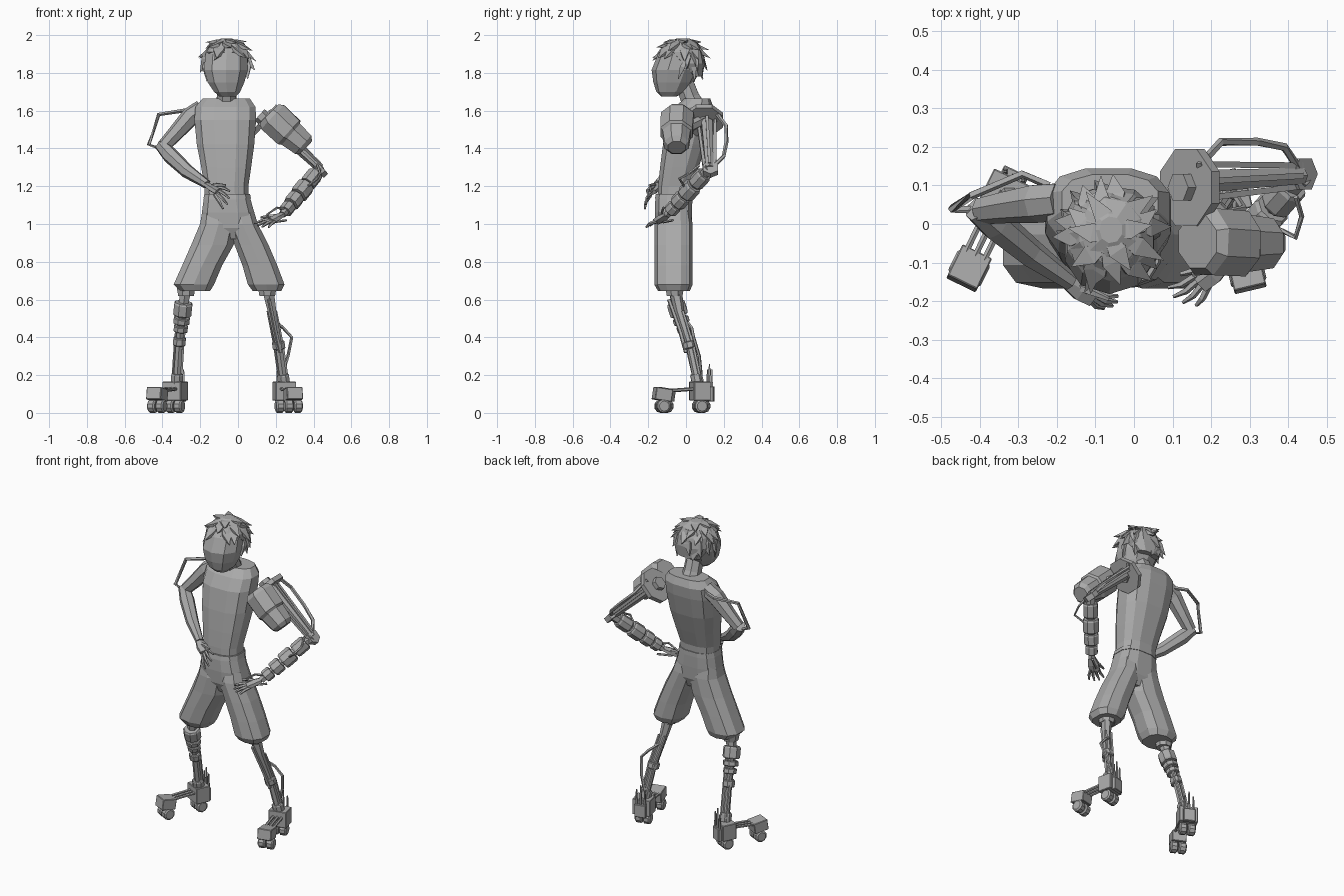
import bpy, bmesh, math, random
from mathutils import Vector as V, Matrix

if "Cube" in bpy.data.objects:
    bpy.data.objects.remove(bpy.data.objects["Cube"])
random.seed(4)

grey = bpy.data.materials.new("plain grey")
grey.use_nodes = True
grey.diffuse_color = (0.4, 0.4, 0.4, 1)
grey.node_tree.nodes["Principled BSDF"].inputs["Base Color"].default_value = (0.4, 0.4, 0.4, 1)


def finish(name, bm):
    bmesh.ops.recalc_face_normals(bm, faces=bm.faces)
    me = bpy.data.meshes.new(name)
    bm.to_mesh(me)
    bm.free()
    me.materials.append(grey)
    ob = bpy.data.objects.new(name, me)
    bpy.context.collection.objects.link(ob)
    return ob


def skin(name, rings):
    """Join rings of points with quads and cap both ends."""
    bm = bmesh.new()
    rows = [[bm.verts.new(p) for p in r] for r in rings]
    n = len(rows[0])
    for a, b in zip(rows, rows[1:]):
        for i in range(n):
            bm.faces.new((a[i], a[(i + 1) % n], b[(i + 1) % n], b[i]))
    bm.faces.new(rows[0][::-1])
    bm.faces.new(rows[-1])
    return finish(name, bm)


def loft(name, rows, n=12, power=0.75):
    """Rounded horizontal sections given as (z, x0, x1, y0, y1)."""
    rings = []
    for z, x0, x1, y0, y1 in rows:
        ring = []
        for i in range(n):
            a = math.tau * (i + 0.5) / n
            c, s = math.cos(a), math.sin(a)
            c, s = (math.copysign(abs(k) ** power, k) for k in (c, s))
            ring.append(V(((x0 + x1) / 2 + c * (x1 - x0) / 2,
                           (y0 + y1) / 2 + s * (y1 - y0) / 2, z)))
        rings.append(ring)
    return skin(name, rings)


def tube(name, pts, radii, n=6, flat=1.0):
    """Faceted tube along a path; radii is one number or one per point."""
    pts = [V(p) for p in pts]
    if not isinstance(radii, (list, tuple)):
        radii = [radii] * len(pts)
    whole = (pts[-1] - pts[0]).normalized()
    ref = V((0, 0, 1)) if abs(whole.z) < 0.8 else V((0, 1, 0))
    rings = []
    for i, (p, r) in enumerate(zip(pts, radii)):
        t = (pts[min(i + 1, len(pts) - 1)] - pts[max(i - 1, 0)]).normalized()
        u = t.cross(ref).normalized()
        w = u.cross(t)
        rings.append([p + u * r * math.cos(a) + w * r * flat * math.sin(a)
                      for a in (math.tau * (k + 0.5) / n for k in range(n))])
    return skin(name, rings)


def cuffs(name, a, b, spans, n=8):
    """Armour bands on the line a-b, each (start, end, radius)."""
    a, b = V(a), V(b)
    for i, (s, e, r) in enumerate(spans):
        p, q = a.lerp(b, s), a.lerp(b, e)
        tube(f"{name}_{i + 1}", [p, p.lerp(q, 0.12), p.lerp(q, 0.88), q],
             [r * 0.88, r, r, r * 0.88], n)


def box(name, centre, size, turn=0.0, tilt=0.0):
    bm = bmesh.new()
    m = (Matrix.Translation(centre) @ Matrix.Rotation(turn, 4, "Z")
         @ Matrix.Rotation(tilt, 4, "X") @ Matrix.Diagonal((*size, 1)))
    bmesh.ops.create_cube(bm, size=1, matrix=m)
    bmesh.ops.bevel(bm, geom=bm.edges[:], offset=0.003, segments=1, affect="EDGES")
    return finish(name, bm)


def hand(side, wrist, knuckle, tip, spread, thumb):
    w, k, t, s = V(wrist), V(knuckle), V(tip), V(spread)
    tube(side + "_palm", [w, w.lerp(k, 0.5), k], [0.024, 0.036, 0.034], 6, 0.55)
    for i in range(4):
        f = i / 1.5 - 1
        start = w.lerp(k, 0.85) + s * f * 0.6
        end = t + s * f * 1.3 + (w - t) * 0.12 * abs(f)
        tube(f"{side}_finger_{i + 1}", [start, start.lerp(end, 0.55) + V((0, -0.008, 0.004)), end],
             [0.010, 0.009, 0.005], 5)
    tube(side + "_thumb", [w.lerp(k, 0.3), w.lerp(k, 0.6) + V(thumb) * 0.6, k + V(thumb)],
         [0.013, 0.011, 0.006], 5)


def skate(side, heel, toe):
    heel, toe = V(heel), V(toe)
    d = (toe - heel).normalized()
    across = V((-d.y, d.x, 0))
    turn = math.atan2(d.y, d.x) - math.pi / 2
    up = V((0, 0, 1))
    box(side + "_heel_block", heel + up * 0.115, (0.11, 0.09, 0.1), turn)
    box(side + "_toe_block", toe + up * 0.098, (0.085, 0.09, 0.066), turn, 0.15)
    box(side + "_ankle_plate", heel - d * 0.052 + up * 0.1, (0.07, 0.025, 0.08), turn)
    for k in (-1, 0, 1):
        o = across * 0.026 * k
        tube(f"{side}_foot_rod_{k + 2}", [heel + o + up * 0.13, toe + o + up * 0.115], 0.009)
        tube(f"{side}_heel_spike_{k + 2}", [heel - d * 0.05 + o + up * 0.13,
             heel - d * 0.05 + o + up * (0.26 - 0.03 * abs(k))], [0.009, 0.004], 4)
    for part, base in (("heel", heel), ("toe", toe)):
        for k in (-1, 1):
            c = base + up * 0.036 + across * 0.025 * k
            h = across * 0.022
            tube(f"{side}_{part}_wheel_{k}", [c - h, c - h * 0.7, c + h * 0.7, c + h],
                 [0.027, 0.036, 0.036, 0.027], 10)


# Torso, neck and collar
loft("torso", [(1.10, -.175, .06, -.155, .03), (1.20, -.182, .058, -.15, .035),
               (1.30, -.198, .073, -.14, .07), (1.42, -.222, .09, -.125, .11),
               (1.55, -.235, .10, -.10, .14), (1.62, -.23, .097, -.06, .147),
               (1.665, -.19, .065, -.01, .13)])
tube("neck", [(-.062, .05, 1.6), (-.06, .02, 1.67), (-.058, -.01, 1.75)], [.07, .055, .052], 8)

# Head
loft("head", [(1.675, -.10, -.01, -.13, -.05), (1.70, -.13, .015, -.157, .0),
              (1.75, -.165, .038, -.173, .04), (1.815, -.185, .058, -.182, .08),
              (1.90, -.178, .055, -.148, .09), (1.95, -.145, .025, -.105, .07),
              (1.975, -.10, -.02, -.06, .03)], 10, 0.92)

# Hair: a low cap under pointed locks sweeping down and out from the crown
crown = V((-.06, -.025, 1.865))
loft("hair_cap", [(1.78, -.14, .02, .03, .088), (1.85, -.182, .06, -.07, .1),
                  (1.91, -.18, .057, -.142, .092), (1.955, -.14, .022, -.105, .068),
                  (1.982, -.09, -.03, -.05, .02)], 9, 0.95)
for lift, count in ((-0.2, 9), (0.2, 10), (0.6, 10), (0.95, 7), (1.25, 4)):
    for i in range(count):
        a = math.tau * (i + random.random() * 0.7) / count
        c, s = math.cos(a), math.sin(a)
        if s < -0.15 and lift < 0.4:
            continue
        out = V((c * math.cos(lift), s * math.cos(lift), math.sin(lift)))
        down = V((c * math.sin(lift), s * math.sin(lift), -math.cos(lift)))
        sweep = (down + V((-s, c, 0)) * random.uniform(-.5, .5)).normalized()
        root = crown + out * 0.102
        tip = root + sweep * random.uniform(.07, .095) + out * random.uniform(.022, .038)
        tip.z = min(tip.z, 2.0)
        tube("hair_lock", [root - sweep * 0.035, root + sweep * 0.015 + out * 0.006, tip],
             [.012, .036, .001], 4, 0.55)

# Shorts
front, back = -.168, .035
loft("shorts_hips", [(1.16, -.178, .064, -.16, .035), (1.13, -.185, .07, -.165, .036),
                     (1.06, -.195, .09, front, back), (.98, -.19, .09, front + .004, back - .004),
                     (.92, -.14, .08, front + .03, back - .03)])
loft("waistband", [(1.16, -.181, .067, -.162, .038), (1.135, -.186, .072, -.167, .039)])
legs = {"left": [(1.08, -.07, .084), (1.0, -.06, .108), (.89, -.022, .165), (.78, .02, .212),
                 (.68, .048, .25), (.645, .075, .232)],
        "right": [(1.08, -.19, -.04), (1.0, -.205, -.0), (.89, -.252, -.018),
                  (.78, -.30, -.08), (.68, -.345, -.122), (.645, -.31, -.145)]}
for side, rows in legs.items():
    loft(side + "_shorts_leg", [(z, a, b, front + (.02 if z < .66 or z > 1.05 else 0),
                                 back - (.015 if z < .66 or z > 1.05 else 0))
                                for z, a, b in rows], 10, 0.8)

# Mechanical lower legs
shins = {"left": [(.155, -.06, .67), (.18, -.035, .54), (.215, .02, .36), (.245, .065, .15)],
         "right": [(-.275, -.06, .67), (-.292, -.045, .55), (-.31, .01, .38), (-.325, .065, .15)]}
for side, path in shins.items():
    tube(side + "_shin", path, [.036, .026, .02, .022], 6)
    tube(side + "_knee", [V(path[0]) + V((0, 0, .03)), V(path[0]) - V((0, 0, .05))], [.06, .045], 8)
    cuffs(side + "_ankle_band", path[2], path[3], [(-.08, .1, .036), (.75, .98, .034)])
    for k in (-1, 1):
        tube(side + "_shin_rod", [V(p) + V((.02 * k, .018, 0)) for p in path[1:]], .009, 5)
cuffs("right_shin_band", shins["right"][1], shins["right"][2],
      [(-.2, .2, .052), (.27, .45, .046), (.52, .7, .04)])
tube("left_shin_cable", [(.19, .0, .49), (.24, .03, .45), (.285, .04, .40), (.265, .07, .3), (.235, .08, .2)], .009, 5)
tube("left_shin_piston", [(.165, -.09, .6), (.2, -.03, .43), (.225, .0, .32)], .011, 5)
skate("left", (.245, .075, 0), (.292, -.125, 0))
skate("right", (-.333, .08, 0), (-.428, -.115, 0))

# Right arm, hand on hip, with a loose cable
tube("right_upper_arm", [(-.19, .06, 1.61), (-.25, .055, 1.57), (-.33, .045, 1.48), (-.395, .035, 1.41)],
     [.05, .052, .043, .036], 7)
tube("right_forearm", [(-.41, .04, 1.42), (-.36, .0, 1.365), (-.27, -.075, 1.28), (-.165, -.15, 1.21)],
     [.034, .044, .038, .024], 7)
hand("right", (-.17, -.15, 1.21), (-.105, -.185, 1.17), (-.045, -.21, 1.115), (.014, .012, .036), (.04, -.01, .035))
tube("right_arm_cable", [(-.22, .1, 1.60), (-.29, .13, 1.60), (-.42, .075, 1.58), (-.472, .04, 1.42), (-.39, .035, 1.39)],
     .011, 5)

# Left arm: shoulder disc, pad, bars, elbow and cables
n = V((-.74, 0, .67)) * .014
disc = V((.145, .095, 1.55))
tube("left_shoulder_disc", [disc - n, disc + n], .108, 8)
tube("left_shoulder_hub", [disc - n * 2, disc + n * 3], .04, 6)
tube("left_shoulder_pad", [(.165, -.045, 1.585), (.185, -.045, 1.565), (.27, -.05, 1.485), (.28, -.05, 1.475),
                           (.345, -.05, 1.42), (.36, -.05, 1.405)], [.075, .094, .092, .08, .07, .05], 8)
tube("left_pad_mount", [(.17, .07, 1.54), (.27, -.03, 1.49)], .03)
shoulder, elbow = V((.17, .11, 1.54)), V((.435, .125, 1.295))
tube("left_upper_arm", [shoulder, elbow], [.034, .024], 6)
for dy, dz in ((-.045, -.01), (.045, .01), (0, .04)):
    o = V((0, dy, dz))
    tube("left_arm_bar", [shoulder + o, elbow + o * 0.6], .011, 4)
tube("left_elbow", [(.422, .13, 1.278), (.446, .13, 1.3)], .046, 6)
tube("left_arm_cable", [(.17, .15, 1.6), (.225, .213, 1.52), (.32, .213, 1.43), (.39, .2, 1.36), (.43, .14, 1.3)], .011, 5)
tube("left_elbow_cable", [(.42, .07, 1.31), (.435, .02, 1.27), (.42, -.035, 1.24), (.37, -.01, 1.2)], .007, 5)
wrist = V((.235, -.10, 1.05))
tube("left_forearm", [elbow, wrist], [.03, .022], 6)
cuffs("left_forearm_band", elbow, wrist,
      [(.12, .34, .045), (.37, .58, .05), (.61, .77, .045), (.8, .93, .038)])
tube("left_wrist_cable", [wrist + V(p) for p in ((.03, .02, .03), (-.03, -.02, .035), (-.08, -.03, .0),
                                                (-.05, -.02, -.04), (.02, .03, -.03))], .007, 5)
hand("left", wrist, (.17, -.15, 1.015), (.11, -.2, .985), (.028, -.018, -.008), (-.05, .02, .02))
